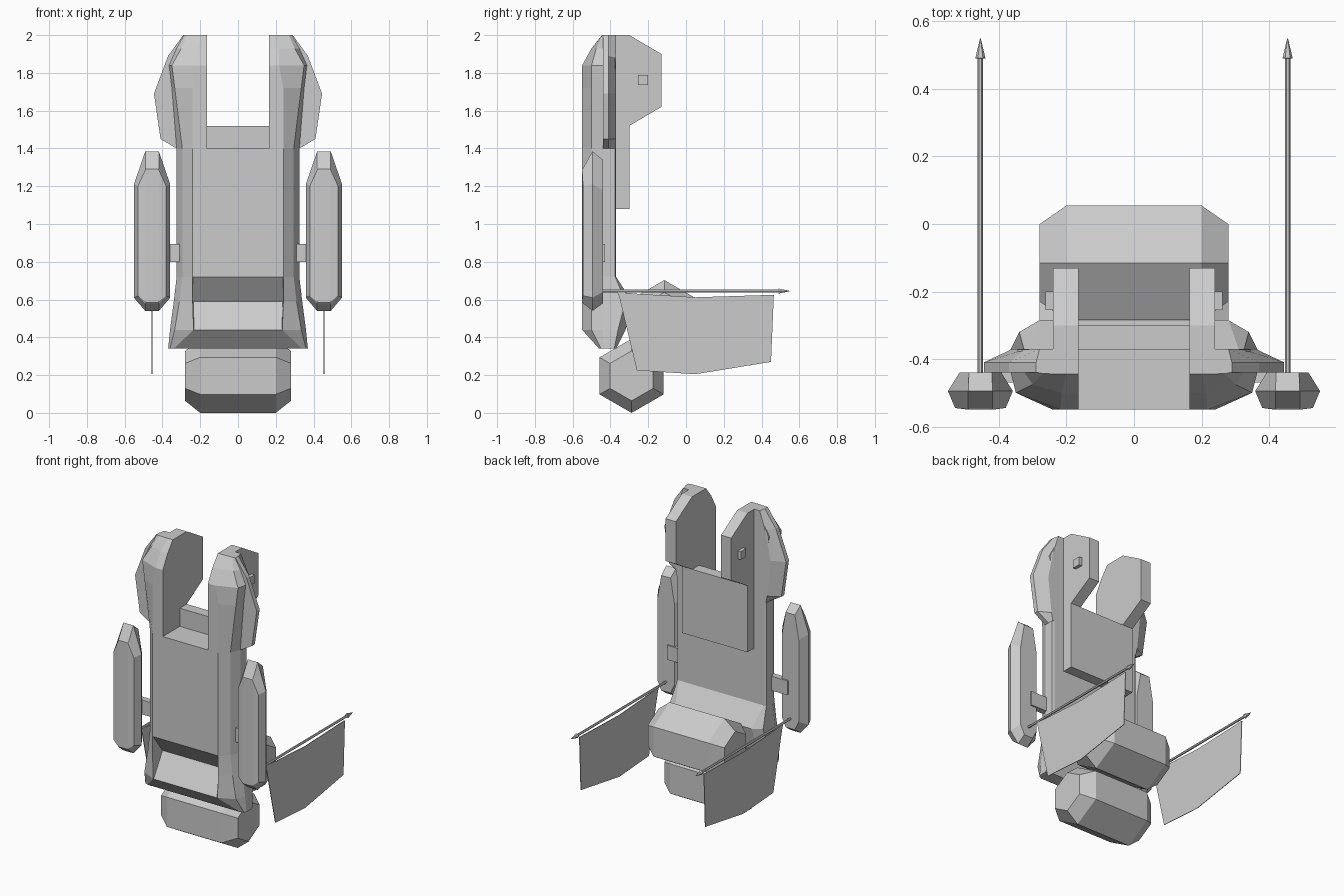
import bpy, bmesh, math

if "Cube" in bpy.data.objects:
    bpy.data.objects.remove(bpy.data.objects["Cube"], do_unlink=True)

grey = bpy.data.materials.new("plain_grey")
grey.use_nodes = True
grey.diffuse_color = (0.6, 0.6, 0.6, 1)
grey.node_tree.nodes["Principled BSDF"].inputs["Base Color"].default_value = (0.6, 0.6, 0.6, 1)


def loft(name, rings, mirror=False):
    """Skin a stack of equal-length rings and cap both ends."""
    bm = bmesh.new()
    loops = [[bm.verts.new(p) for p in ring] for ring in rings]
    n = len(loops[0])
    for a, b in zip(loops, loops[1:]):
        for i in range(n):
            j = (i + 1) % n
            bm.faces.new((a[i], a[j], b[j], b[i]))
    bm.faces.new(loops[0])
    bm.faces.new(loops[-1])
    bmesh.ops.remove_doubles(bm, verts=bm.verts, dist=0.0005)
    bmesh.ops.recalc_face_normals(bm, faces=bm.faces)
    me = bpy.data.meshes.new(name)
    bm.to_mesh(me)
    bm.free()
    me.materials.append(grey)
    ob = bpy.data.objects.new(name, me)
    bpy.context.collection.objects.link(ob)
    if mirror:
        ob.modifiers.new("mirror", 'MIRROR').use_mirror_merge = False
    return ob


def side_slab(name, x0, x1, profile, mirror=False):
    """Extrude a (y, z) profile along x."""
    return loft(name, [[(x, y, z) for y, z in profile] for x in (x0, x1)], mirror)


def rect(a0, a1, b0, b1):
    return [(a0, b0), (a1, b0), (a1, b1), (a0, b1)]


# main body: groove floor y, front (w, y), bevel (w, y), side w, back chamfer y, back y
def body_ring(z, groove, wf, yf, wm, ym, ws, yc, wb, yb):
    half = [(wf - .003, groove), (wf, yf), (wm, ym), (ws, -.44), (ws, yc), (wb, yb)]
    return [(x, y, z) for x, y in half] + [(-x, y, z) for x, y in reversed(half)]


loft("body", [
    body_ring(.34, -.46, .34, -.46, .36, -.45, .37, -.38, .34, -.37),
    body_ring(.44, -.55, .235, -.55, .335, -.50, .36, -.36, .31, -.32),
    body_ring(.59, -.45, .24, -.55, .31, -.50, .34, -.32, .28, -.285),
    body_ring(.72, -.55, .24, -.55, .295, -.50, .325, -.375, .31, -.37),
    body_ring(1.4, -.55, .24, -.55, .295, -.50, .325, -.375, .31, -.37),
])


# upright prongs above the body
def prong_ring(z, yf, wf, ym, wm, ws):
    return [(.165, yf, z), (wf, yf, z), (wm, ym, z), (ws, -.44, z),
            (ws - .02, -.372, z), (.165, -.372, z)]


loft("prong", [
    prong_ring(1.4, -.55, .24, -.50, .295, .325),
    prong_ring(1.72, -.55, .24, -.50, .335, .35),
    prong_ring(1.84, -.55, .217, -.50, .35, .365),
    prong_ring(1.93, -.50, .215, -.475, .30, .325),
    prong_ring(2.0, -.445, .20, -.443, .27, .285),
], True)

# bevelled wings behind the prongs
outer = [(.165, 1.4), (.325, 1.4), (.41, 1.45), (.445, 1.69), (.37, 1.89), (.29, 2), (.165, 2)]
inner = [(.165, 1.4), (.325, 1.4), (.335, 1.45), (.36, 1.69), (.32, 1.88), (.28, 2), (.165, 2)]
loft("wing", [[(x, y, z) for x, z in pts]
              for y, pts in ((-.44, outer), (-.41, outer), (-.37, inner))], True)

# rear plate, rear fins and their pegs
side_slab("back_plate", -.24, .24, rect(-.372, -.30, 1.08, 1.52))
side_slab("rear_fin", .165, .24, [(-.372, 1.4), (-.30, 1.4), (-.30, 1.52), (-.13, 1.62),
                                  (-.13, 1.9), (-.30, 2), (-.372, 2)], True)
side_slab("fin_peg", .235, .262, rect(-.255, -.20, 1.735, 1.79), True)


# side pods and struts
def pod_ring(y, w, cap, top, high, low, bottom):
    half = [(cap, top), (w, high), (w, low), (cap, bottom)]
    pts = half + [(-x, z) for x, z in reversed(half)]
    return [(.455 + x, y, z) for x, z in pts]


loft("side_pod", [
    pod_ring(-.55, .036, .034, 1.29, 1.285, .59, .585),
    pod_ring(-.545, .075, .036, 1.295, 1.2, .62, .58),
    pod_ring(-.495, .096, .036, 1.385, 1.21, .61, .54),
    pod_ring(-.44, .062, .034, 1.34, 1.18, .64, .58),
], True)
side_slab("pod_strut", .30, .44, rect(-.47, -.43, .80, .895), True)


# hexagonal rollers with tapered ends
def roller(name, cy, cz):
    rings = []
    for x, r in ((-.28, .132), (-.20, .196), (.20, .196), (.28, .132)):
        rings.append([(x, cy + r * math.sin(k * math.pi / 3), cz + r * math.cos(k * math.pi / 3))
                      for k in range(6)])
    loft(name, rings)


roller("lower_roller", -.288, .196)
roller("rear_roller", -.115, .507)

# flag poles with pointed tips, and the flags
pole = []
for y, r in ((-.445, .008), (.49, .008), (.491, .015), (.55, .001)):
    pole.append([(.455 + r * math.cos(k * math.pi / 3), y, .645 + r * math.sin(k * math.pi / 3))
                 for k in range(6)])
loft("flag_pole", pole, True)
side_slab("flag", .453, .457, [(-.365, .64), (-.355, .62), (-.26, .225), (.05, .205),
                               (.45, .27), (.465, .625), (.05, .612), (-.25, .63)], True)
